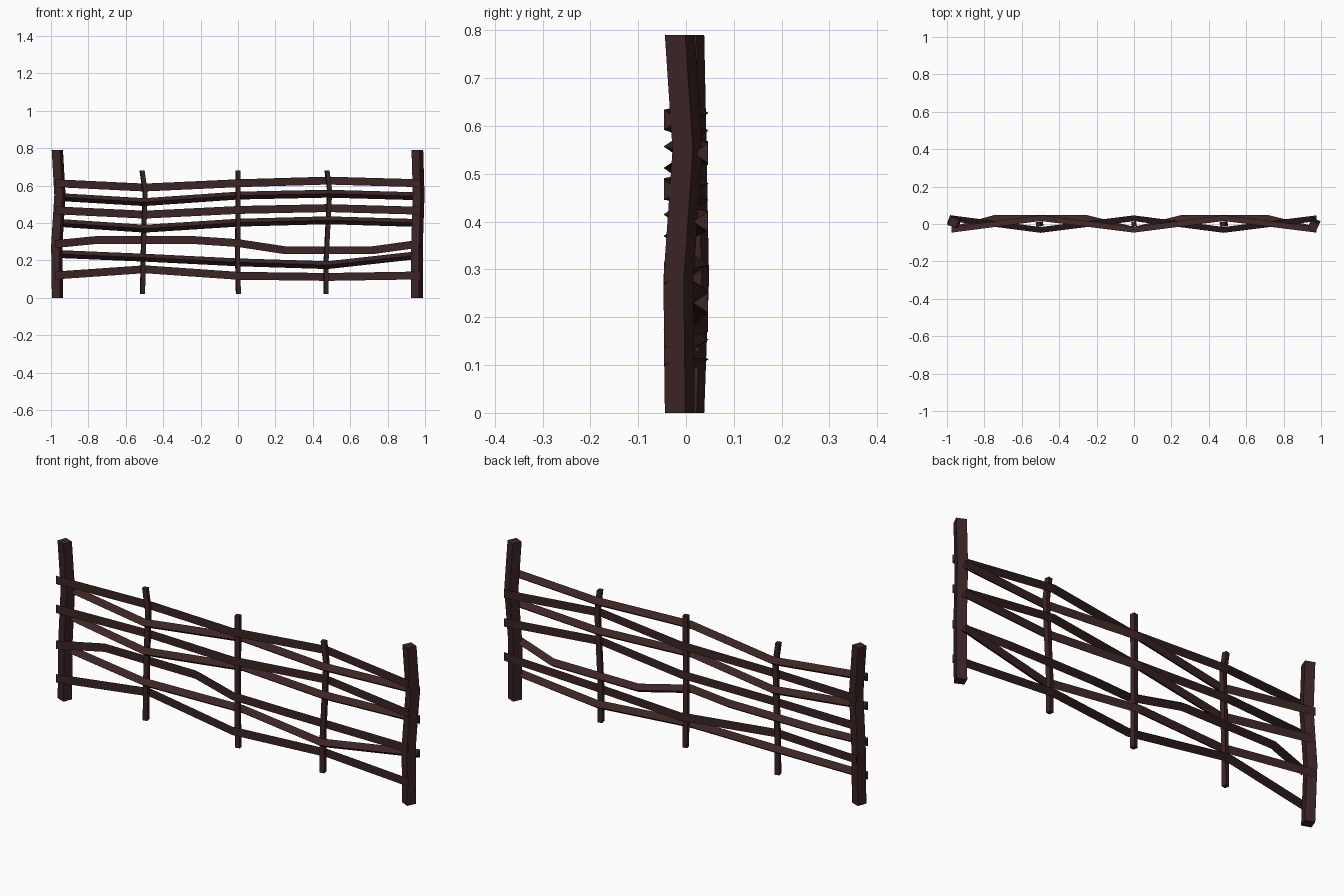
import bpy, bmesh, math

cube = bpy.data.objects.get("Cube")
if cube:
    bpy.data.objects.remove(cube, do_unlink=True)

wood = bpy.data.materials.new("dark_brown_wood")
wood.use_nodes = True
color = (0.045, 0.018, 0.018, 1)
wood.diffuse_color = color
bsdf = wood.node_tree.nodes["Principled BSDF"]
bsdf.inputs["Base Color"].default_value = color
bsdf.inputs["Roughness"].default_value = 0.9


def sweep(name, path, section):
    """Skin a closed section, given as 3D offsets, along a path of points."""
    bm = bmesh.new()
    rings = [[bm.verts.new([p + o for p, o in zip(point, off)]) for off in section]
             for point in path]
    n = len(section)
    for a, b in zip(rings, rings[1:]):
        for i in range(n):
            j = (i + 1) % n
            bm.faces.new((a[i], a[j], b[j], b[i]))
    bm.faces.new(rings[0])
    bm.faces.new(rings[-1])
    bmesh.ops.recalc_face_normals(bm, faces=bm.faces)
    mesh = bpy.data.meshes.new(name)
    bm.to_mesh(mesh)
    bm.free()
    mesh.materials.append(wood)
    obj = bpy.data.objects.new(name, mesh)
    bpy.context.collection.objects.link(obj)


def square(side, turn):
    """Horizontal square section turned about z."""
    r = side / math.sqrt(2)
    angles = [math.radians(turn + 45 + 90 * i) for i in range(4)]
    return [(r * math.cos(a), r * math.sin(a), 0) for a in angles]


# Crooked end posts
sweep("left_post",
      [(-0.965, 0.008, 0), (-0.969, 0.018, 0.28), (-0.952, 0.013, 0.55), (-0.966, 0.008, 0.79)],
      square(0.047, -20))
sweep("right_post",
      [(0.957, -0.013, 0), (0.957, -0.016, 0.28), (0.966, 0.003, 0.55), (0.959, -0.013, 0.79)],
      square(0.047, -25))

# Thin upright stakes
stakes = {
    "left_stake": (-0.51, -0.508, -0.497, -0.513),
    "middle_stake": (0.002, -0.002, 0.0, 0.0),
    "right_stake": (0.471, 0.471, 0.49, 0.476),
}
for name, xs in stakes.items():
    sweep(name, [(x, 0, z) for x, z in zip(xs, (0.02, 0.2, 0.57, 0.68))], square(0.023, 12))

# Split rails woven in front of and behind the stakes; flat side faces outwards at the posts
KNOTS = (-0.975, -0.5, 0, 0.48, 0.975)
heights = [
    (0.613, 0.59, 0.613, 0.627, 0.613),
    (0.54, 0.512, 0.547, 0.557, 0.543),
    (0.468, 0.445, 0.47, 0.48, 0.466),
    (0.402, 0.37, 0.402, 0.415, 0.4),
    (0.288, 0.31, 0.31, 0.293, 0.255, 0.255, 0.29),
    (0.235, 0.215, 0.19, 0.175, 0.23),
    (0.12, 0.153, 0.118, 0.112, 0.12),
]
for i, zs in enumerate(heights):
    side = -1 if i % 2 == 0 else 1
    section = [(0, side * 0.015, 0.021), (0, side * 0.015, -0.021), (0, -side * 0.016, 0)]
    if len(zs) == 7:
        xs, weave = (-0.975, -0.75, -0.25, 0, 0.25, 0.72, 0.975), (1, -1, -1, 1, -1, -1, 1)
    else:
        xs, weave = KNOTS, (1, -1, 1, -1, 1)
    path = [(x, side * w * 0.031, z) for x, w, z in zip(xs, weave, zs)]
    sweep(f"woven_rail_{i + 1}", path, section)
